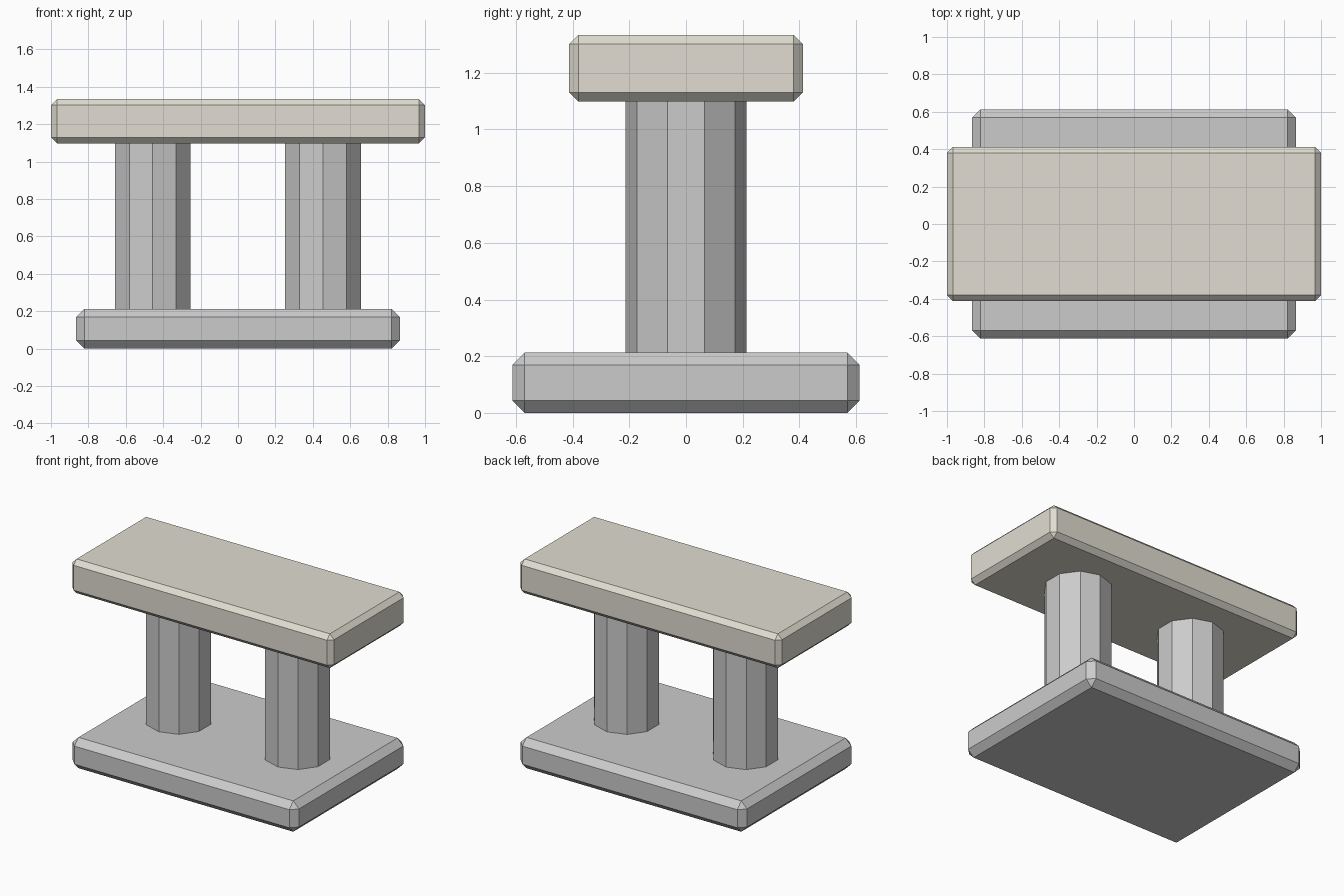
import bpy

if "Cube" in bpy.data.objects:
    bpy.data.objects.remove(bpy.data.objects["Cube"])


def slab(name, size, z_mid, bevel):
    """Box with a single-segment chamfer on every edge."""
    bpy.ops.mesh.primitive_cube_add(size=1, location=(0, 0, z_mid))
    obj = bpy.context.object
    obj.name = name
    obj.scale = size
    bpy.ops.object.transform_apply(location=False, rotation=False, scale=True)
    mod = obj.modifiers.new("chamfer", 'BEVEL')
    mod.width = bevel
    mod.segments = 1
    mod.limit_method = 'NONE'
    return obj


# Base plinth
slab("base", (1.73, 1.226, 0.213), 0.1065, 0.044)

# Seat slab in warm stone
seat = slab("seat", (2.0, 0.824, 0.236), 1.216, 0.032)
stone = bpy.data.materials.new("warm_stone")
stone.diffuse_color = (0.75, 0.72, 0.64, 1)
stone.use_nodes = True
stone.node_tree.nodes["Principled BSDF"].inputs["Base Color"].default_value = stone.diffuse_color
seat.data.materials.append(stone)

# Two ten-sided columns, ends slightly sunk into the slabs
z0, z1 = 0.205, 1.106
for side, x in (("left", -0.456), ("right", 0.454)):
    bpy.ops.mesh.primitive_cylinder_add(
        vertices=10, radius=0.213, depth=z1 - z0,
        location=(x, 0, (z0 + z1) / 2))
    bpy.context.object.name = side + "_column"
